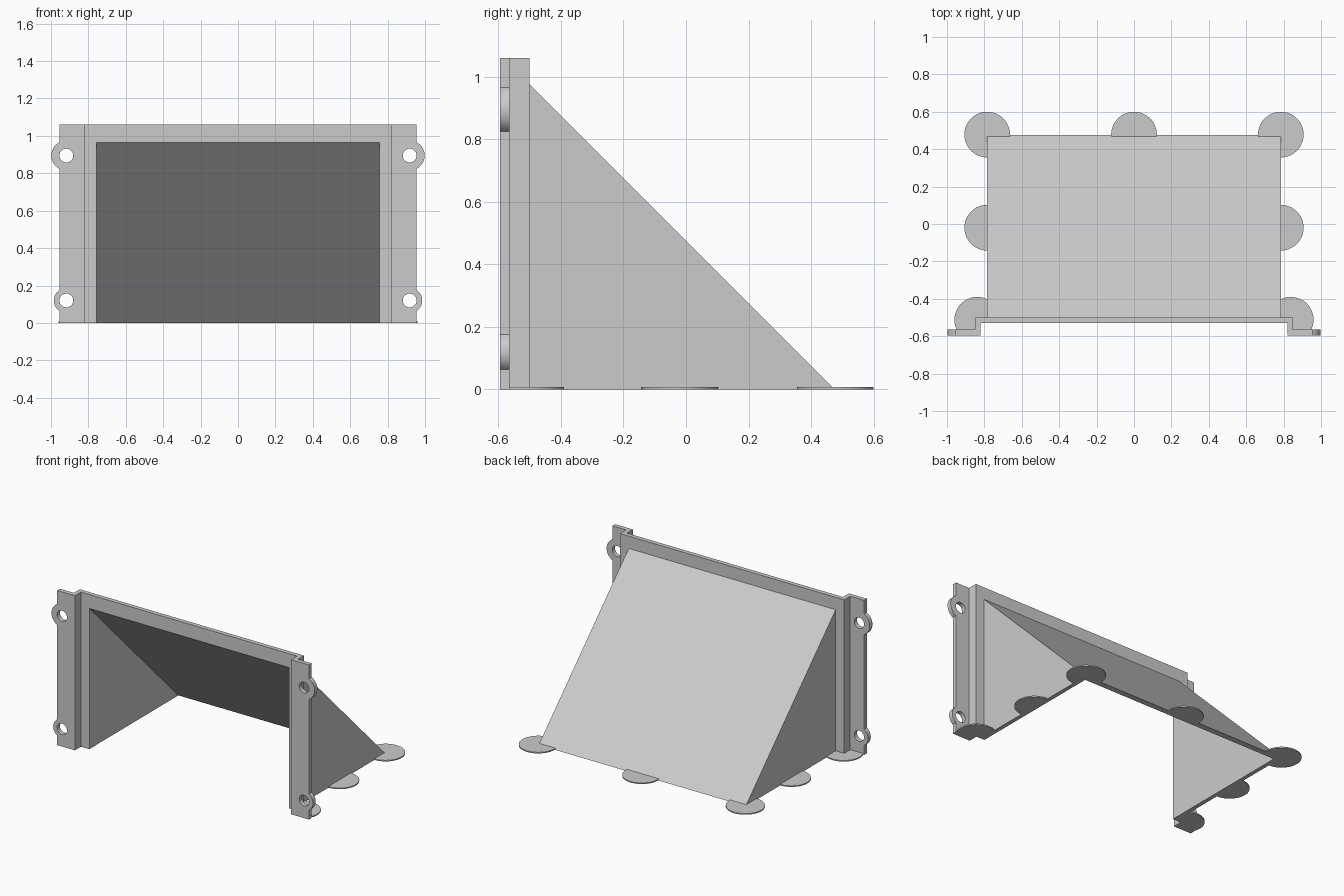
import bpy, bmesh
from math import cos, sin, tau, radians

if "Cube" in bpy.data.objects:
    bpy.data.objects.remove(bpy.data.objects["Cube"])

grey = bpy.data.materials.new("plain grey")
grey.use_nodes = True
GREY = (0.6, 0.6, 0.6, 1)
grey.diffuse_color = GREY
grey.node_tree.nodes["Principled BSDF"].inputs["Base Color"].default_value = GREY


def prism(name, outline, axis, start, end):
    """Extrude a 2D outline along an axis from start to end."""
    place = {"x": lambda a, b: (start, a, b),
             "y": lambda a, b: (a, start, b),
             "z": lambda a, b: (a, b, start)}[axis]
    bm = bmesh.new()
    face = bm.faces.new([bm.verts.new(place(a, b)) for a, b in outline])
    extruded = bmesh.ops.extrude_face_region(bm, geom=[face])["geom"]
    shift = [end - start if axis == k else 0 for k in "xyz"]
    bmesh.ops.translate(bm, vec=shift,
                        verts=[v for v in extruded if isinstance(v, bmesh.types.BMVert)])
    bmesh.ops.recalc_face_normals(bm, faces=bm.faces)
    mesh = bpy.data.meshes.new(name)
    bm.to_mesh(mesh)
    bm.free()
    mesh.materials.append(grey)
    obj = bpy.data.objects.new(name, mesh)
    bpy.context.collection.objects.link(obj)
    return obj


def rect(a0, a1, b0, b1):
    return [(a0, b0), (a1, b0), (a1, b1), (a0, b1)]


def circle(a, b, r, sides=48):
    return [(a + r * cos(tau * i / sides), b + r * sin(tau * i / sides)) for i in range(sides)]


helpers = []


def combine(obj, other, operation="DIFFERENCE"):
    mod = obj.modifiers.new(operation.lower(), "BOOLEAN")
    mod.operation, mod.object, mod.solver = operation, other, "EXACT"
    if other not in helpers:
        helpers.append(other)


parts = []
FRONT, FRAME, BACK, HEIGHT = -0.595, -0.53, -0.5, 1.06

# Helpers: the hollow under the hood and the space ahead of the frame
cavity = prism("cavity_cutter", [(-0.8, -0.1), (0.535, -0.1), (-0.8, 1.235)], "x", -0.757, 0.757)
recess = prism("recess_cutter", rect(-0.82, 0.82, -0.8, FRAME), "z", -0.1, 0.1)
ahead = prism("front_cutter", rect(-1.2, 1.2, -0.8, FRONT), "z", -0.1, 0.1)

# Sloping hood and the frame around its opening
hood = prism("hood", [(BACK - 0.01, 0), (0.475, 0), (BACK, 0.975), (BACK - 0.01, 0.975)],
             "x", -0.785, 0.785)
frame = prism("front_frame", rect(-0.82, 0.82, 0, HEIGHT), "y", FRAME, BACK)
for shell in (hood, frame):
    combine(shell, cavity)
    parts.append(shell)

for side, label in ((1, "left"), (-1, "right")):
    # Stepped mounting bracket with two drilled ears
    step = [(0.82, FRONT), (0.955, FRONT), (0.955, -0.565), (0.85, -0.565),
            (0.85, BACK), (0.82, BACK)]
    bracket = prism(label + "_bracket", [(side * x, y) for x, y in step], "z", 0, HEIGHT)
    for z, radius in ((0.895, 0.08), (0.12, 0.067)):
        ear = prism("ear_helper", circle(side * 0.918, z, radius), "y", FRONT, -0.565)
        combine(bracket, ear, "UNION")
    for z in (0.895, 0.12):
        hole = prism("hole_cutter", circle(side * 0.918, z, 0.037), "y", -0.7, -0.53)
        combine(bracket, hole)
    parts.append(bracket)

# Thin round pads on the ground along the hood's outer edge
pads = {"back_pad": (0, 0.478)}
for side, label in ((1, "left"), (-1, "right")):
    pads[label + "_back_pad"] = (side * 0.785, 0.478)
    pads[label + "_middle_pad"] = (side * 0.785, -0.02)
    pads[label + "_front_pad"] = (side * 0.838, -0.512)
for name, (x, y) in pads.items():
    pad = prism(name, circle(x, y, 0.122), "z", 0, 0.008)
    combine(pad, cavity)
    if "front" in name:
        combine(pad, recess)
        combine(pad, ahead)
    parts.append(pad)

# Bake the cuts, remove the helpers and smooth only the round edges
for obj in parts:
    bpy.ops.object.select_all(action="DESELECT")
    obj.select_set(True)
    bpy.context.view_layer.objects.active = obj
    for mod in list(obj.modifiers):
        bpy.ops.object.modifier_apply(modifier=mod.name)
    bpy.ops.object.shade_smooth_by_angle(angle=radians(30))
for obj in set(helpers):
    bpy.data.objects.remove(obj)
